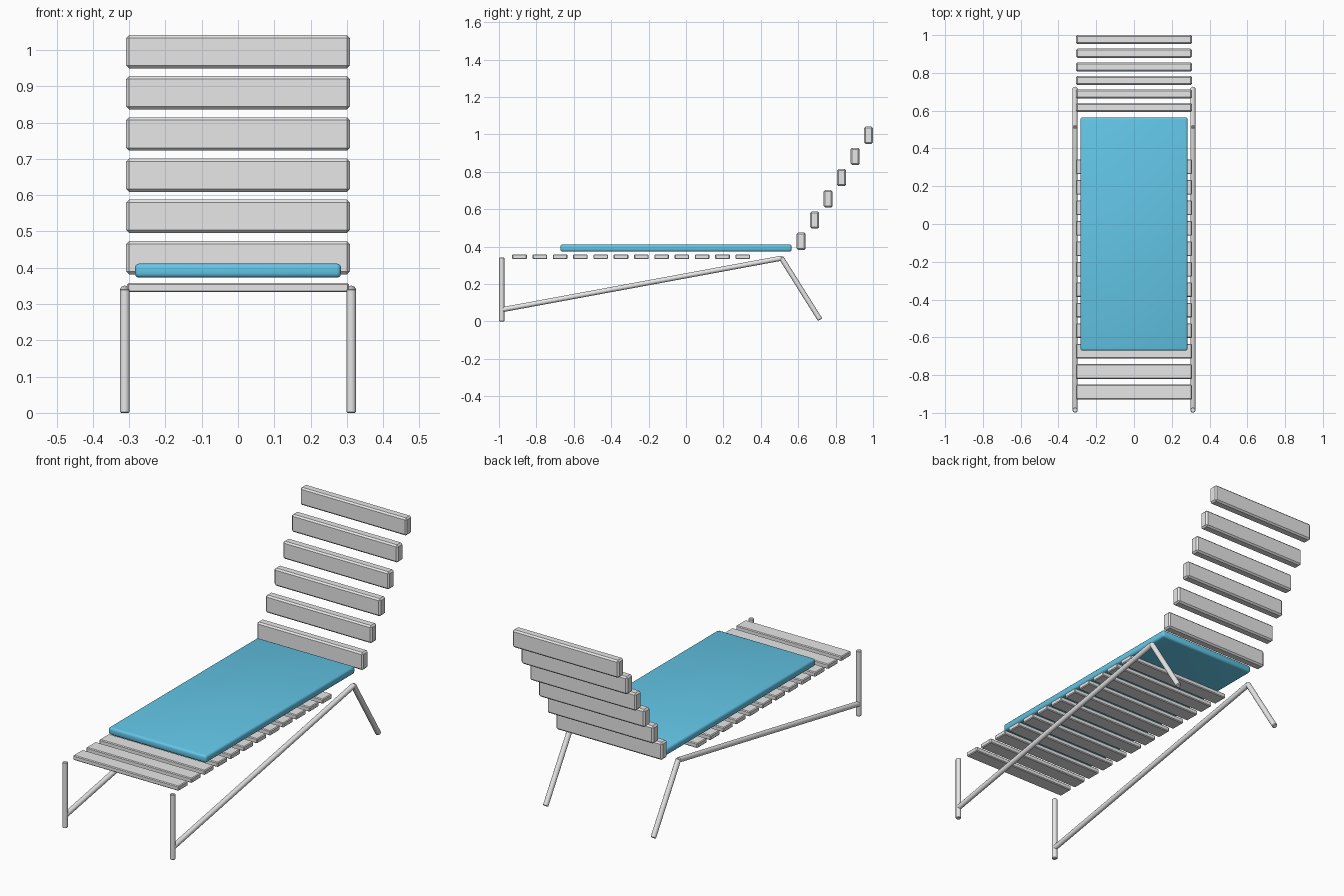
import bpy
import bmesh
import math
from mathutils import Vector

cube = bpy.data.objects.get("Cube")
if cube:
    bpy.data.objects.remove(cube, do_unlink=True)


def make_material(name, color):
    mat = bpy.data.materials.new(name)
    mat.use_nodes = True
    mat.diffuse_color = color
    mat.node_tree.nodes["Principled BSDF"].inputs["Base Color"].default_value = color
    return mat


grey = make_material("light grey", (0.8, 0.8, 0.8, 1))
blue = make_material("cushion blue", (0.127, 0.578, 0.82, 1))


def finish(bm, name, mat, angle):
    mesh = bpy.data.meshes.new(name)
    bm.to_mesh(mesh)
    bm.free()
    mesh.materials.append(mat)
    obj = bpy.data.objects.new(name, mesh)
    bpy.context.collection.objects.link(obj)
    bpy.ops.object.select_all(action='DESELECT')
    obj.select_set(True)
    bpy.context.view_layer.objects.active = obj
    if angle:
        bpy.ops.object.shade_smooth_by_angle(angle=math.radians(angle))
    return obj


def box(name, center, size, bevel, segments, mat, angle=0, poke=False):
    bm = bmesh.new()
    bmesh.ops.create_cube(bm, size=1)
    bmesh.ops.scale(bm, vec=size, verts=bm.verts)
    bmesh.ops.bevel(bm, geom=bm.edges[:], offset=bevel, segments=segments,
                    profile=0.5, affect='EDGES')
    if poke:
        broad = [f for f in bm.faces if abs(f.normal.z) > 0.99]
        bmesh.ops.poke(bm, faces=broad)
    bmesh.ops.translate(bm, vec=center, verts=bm.verts)
    return finish(bm, name, mat, angle)


def tube(name, start, end, radius=0.0135):
    start, end = Vector(start), Vector(end)
    axis = end - start
    bm = bmesh.new()
    bmesh.ops.create_cone(bm, cap_ends=True, segments=16, radius1=radius,
                          radius2=radius, depth=axis.length)
    rims = [e for e in bm.edges if abs(e.verts[0].co.z - e.verts[1].co.z) < 1e-5]
    bmesh.ops.bevel(bm, geom=rims, offset=0.003, segments=1, affect='EDGES')
    bmesh.ops.rotate(bm, matrix=axis.to_track_quat('Z', 'Y').to_matrix(), verts=bm.verts)
    bmesh.ops.translate(bm, vec=(start + end) / 2, verts=bm.verts)
    return finish(bm, name, grey, 35)


# Seat slats
for i in range(12):
    box(f"seat_slat_{i + 1}", (0, -0.89 + i * 0.1085, 0.345),
        (0.612, 0.078, 0.025), 0.004, 1, grey)

# Upright backrest slats, stepping up and back
for i in range(6):
    box(f"back_slat_{i + 1}", (0, 0.616 + i * 0.072, 0.428 + i * 0.1135),
        (0.616, 0.048, 0.092), 0.008, 1, grey)

# Cushion with softly rounded edges
box("cushion", (0, -0.053, 0.392), (0.568, 1.236, 0.039), 0.012, 3, blue,
    angle=60, poke=True)

# Tubular frame on both sides
for side, x in (("left", 0.312), ("right", -0.312)):
    tube(f"{side}_front_leg", (x, -0.985, 0), (x, -0.985, 0.342))
    tube(f"{side}_rail", (x, -0.985, 0.062), (x, 0.512, 0.338))
    tube(f"{side}_rear_leg", (x, 0.508, 0.342), (x, 0.717, 0.009))
